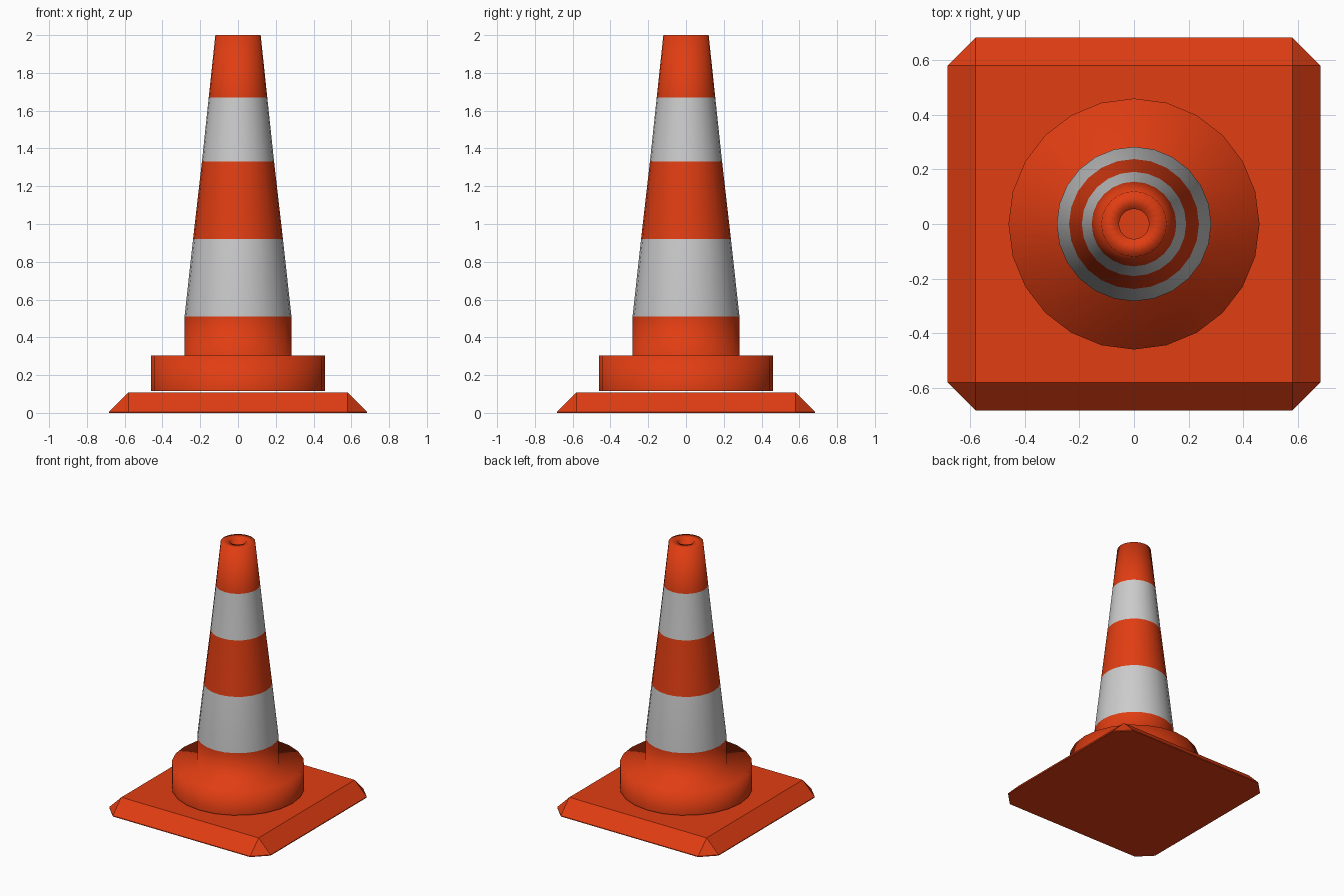
import bpy, bmesh, math
from mathutils import Matrix

if "Cube" in bpy.data.objects:
    bpy.data.objects.remove(bpy.data.objects["Cube"])


def material(name, rgb):
    m = bpy.data.materials.new(name)
    m.diffuse_color = (*rgb, 1)
    m.use_nodes = True
    m.node_tree.nodes["Principled BSDF"].inputs["Base Color"].default_value = m.diffuse_color
    return m


ORANGE = material("orange", (0.75, 0.047, 0.006))
GREY = material("reflective_grey", (0.58, 0.58, 0.58))


def add_object(name, bm, mats):
    bmesh.ops.recalc_face_normals(bm, faces=bm.faces[:])
    me = bpy.data.meshes.new(name)
    bm.to_mesh(me)
    bm.free()
    for m in mats:
        me.materials.append(m)
    ob = bpy.data.objects.new(name, me)
    bpy.context.collection.objects.link(ob)
    return ob


# Square base plate: top and corner edges chamfered, flat underside
bm = bmesh.new()
bmesh.ops.create_cube(bm, size=1, matrix=Matrix.Translation((0, 0, 0.054))
                      @ Matrix.Diagonal((1.366, 1.366, 0.108, 1)))
edges = [e for e in bm.edges if max(v.co.z for v in e.verts) > 0.05]
bmesh.ops.bevel(bm, geom=edges, offset=0.102, segments=1, profile=0.5,
                affect='EDGES', clamp_overlap=False)
add_object("base_plate", bm, [ORANGE])

# Cone body: lathe profile of (radius, z, material of the band above)
SIDES = 24
profile = [
    (0.46, 0.117, 0),   # collar
    (0.46, 0.303, 0),
    (0.283, 0.303, 0),  # straight neck
    (0.283, 0.51, 1),   # lower grey stripe
    (0.238, 0.92, 0),
    (0.191, 1.33, 1),   # upper grey stripe
    (0.155, 1.67, 0),
    (0.12, 2.0, 0),     # tip rim
    (0.055, 2.0, 0),    # hole
    (0.055, 1.75, 0),
]
bm = bmesh.new()
rings = []
for r, z, _ in profile:
    rings.append([bm.verts.new((r * math.cos(2 * math.pi * i / SIDES),
                                r * math.sin(2 * math.pi * i / SIDES), z))
                  for i in range(SIDES)])
for k in range(len(rings) - 1):
    a, b = rings[k], rings[k + 1]
    for i in range(SIDES):
        j = (i + 1) % SIDES
        f = bm.faces.new((a[i], a[j], b[j], b[i]))
        f.material_index = profile[k][2]
        f.smooth = True
bm.faces.new(rings[0][::-1])
bm.faces.new(rings[-1])
add_object("cone_body", bm, [ORANGE, GREY])
